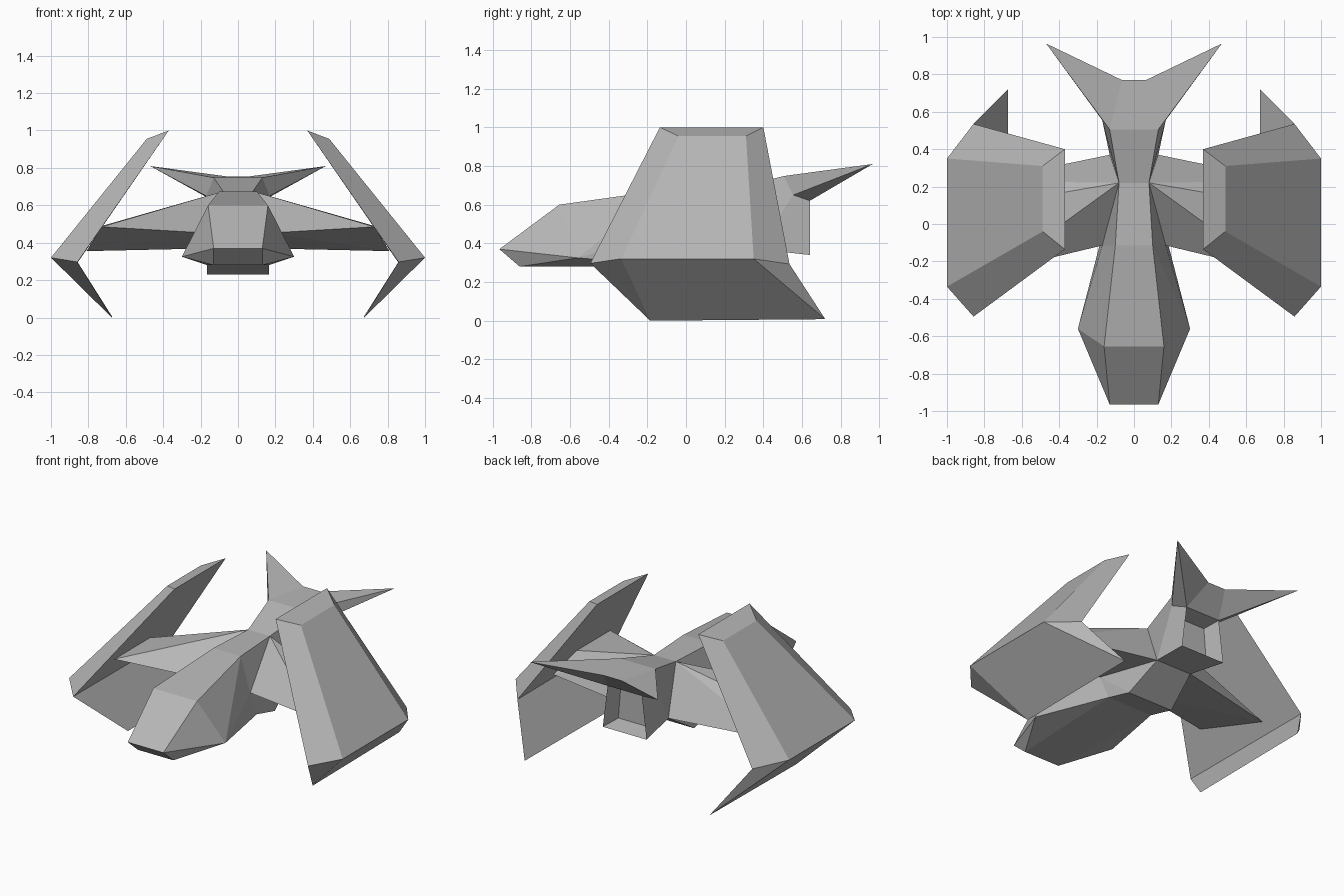
import bpy
import bmesh

if "Cube" in bpy.data.objects:
    bpy.data.objects.remove(bpy.data.objects["Cube"], do_unlink=True)

GREY = (0.47, 0.47, 0.47, 1.0)
hull_grey = bpy.data.materials.new("hull_grey")
hull_grey.use_nodes = True
hull_grey.diffuse_color = GREY
hull_grey.node_tree.nodes["Principled BSDF"].inputs["Base Color"].default_value = GREY

# Named corners of the left (+x) half; a lowercase letter means the mirrored corner
CORNERS = {
    # nose
    "N": (0.13, -0.965, 0.37), "B": (0.13, -0.86, 0.28),
    "T": (0.16, -0.655, 0.60), "S": (0.30, -0.56, 0.325),
    # core
    "U": (0.10, -0.115, 0.675), "R": (0.08, 0.22, 0.675),
    "F": (0.17, -0.115, 0.452), "D": (0.165, -0.04, 0.28),
    "E": (0.165, 0.15, 0.23), "K": (0.13, 0.37, 0.37),
    # strut ends on the wing
    "X": (0.73, -0.25, 0.485), "Y": (0.72, 0.11, 0.492), "Z": (0.81, 0.23, 0.355),
    # tail and fins
    "H": (0.13, 0.505, 0.748), "I": (0.065, 0.77, 0.755), "G": (0.17, 0.555, 0.65),
    "L": (0.125, 0.64, 0.62), "M": (0.16, 0.64, 0.34), "P": (0.47, 0.965, 0.81),
    # exhaust recess
    "V": (0.11, 0.52, 0.61), "W": (0.13, 0.52, 0.36),
}
WING = {
    "A": (0.37, -0.135, 1.0), "B": (0.37, 0.40, 1.0),
    "C": (0.488, -0.04, 0.955), "D": (0.488, 0.31, 0.955),
    "E": (1.0, -0.335, 0.32), "F": (1.0, 0.35, 0.32),
    "G": (0.858, -0.495, 0.297), "H": (0.858, 0.535, 0.293),
    "I": (0.675, -0.185, 0.0), "J": (0.675, 0.72, 0.008),
}


def corner(table, letter):
    x, y, z = table[letter.upper()]
    return (x if letter.isupper() else -x, y, z)


def finish(name, bm, mirror=False):
    bmesh.ops.recalc_face_normals(bm, faces=bm.faces)
    mesh = bpy.data.meshes.new(name)
    bm.to_mesh(mesh)
    bm.free()
    mesh.materials.append(hull_grey)
    obj = bpy.data.objects.new(name, mesh)
    bpy.context.collection.objects.link(obj)
    if mirror:
        mod = obj.modifiers.new("mirror", "MIRROR")
        mod.use_mirror_merge = False


def hull_part(name, letters, mirror=False):
    """Convex faceted block around the named corners."""
    bm = bmesh.new()
    for letter in letters:
        bm.verts.new(corner(CORNERS, letter))
    bmesh.ops.convex_hull(bm, input=bm.verts[:])
    bmesh.ops.dissolve_limit(bm, angle_limit=0.03, verts=bm.verts[:], edges=bm.edges[:])
    finish(name, bm, mirror)


def face_part(name, table, faces, mirror=False):
    """Plated part: each word lists the corners of one face."""
    bm = bmesh.new()
    verts = {}
    for word in faces.split():
        for letter in word:
            if letter not in verts:
                verts[letter] = bm.verts.new(corner(table, letter))
        bm.faces.new([verts[letter] for letter in word])
    finish(name, bm, mirror)


# Body
hull_part("nose", "NnBbTtSsUuFfDd")
hull_part("core", "UuRrFfDdEeKk")
hull_part("wing_strut", "FRKXYZ", mirror=True)

# Tail block with swept fins and a recessed exhaust
side = "RHGK KGLM HIP ILP LGP GHP LMWV"
tail = "RrhH HhiI IilL KkmM RrkK LlvV MmwW VvwW " + side + " " + side.swapcase()
face_part("tail", CORNERS, tail)

# Folded wing panels with bevelled outer rims
face_part("wing", WING, "ABDC CDFE ACEG BDFH EFJI EGI FHJ ABHG GHJI", mirror=True)
